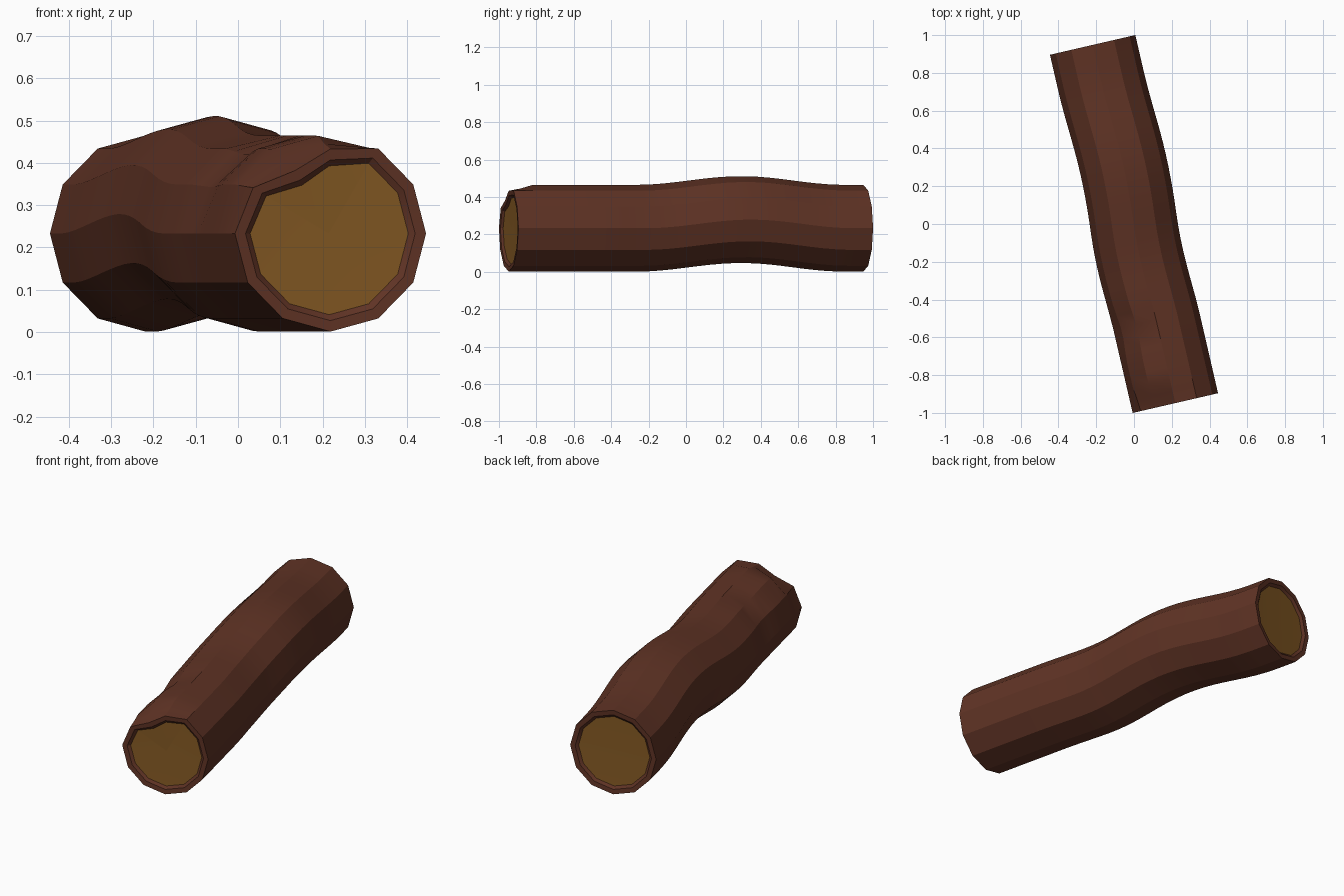
import bpy, bmesh, math
from mathutils import Vector

if "Cube" in bpy.data.objects:
    bpy.data.objects.remove(bpy.data.objects["Cube"])

SIDES, HALF, R, ZC = 12, 0.973, 0.232, 0.233
TILT = math.radians(13)
AXIS = Vector((-math.sin(TILT), math.cos(TILT), 0))
SIDE = Vector((math.cos(TILT), math.sin(TILT), 0))


def material(name, color):
    m = bpy.data.materials.new(name)
    m.diffuse_color = (*color, 1)
    m.use_nodes = True
    m.node_tree.nodes["Principled BSDF"].inputs["Base Color"].default_value = m.diffuse_color
    return m


def hump(t, mid, half):
    d = abs(t - mid) / half
    return 0.5 + 0.5 * math.cos(math.pi * d) if d < 1 else 0.0


def ring(bm, t, r, shape_t=None):
    """Twelve-sided ring at distance t along the log, with bend and dents."""
    s = t if shape_t is None else shape_t
    lift = 0.046 * hump(s, 0.3, 0.57)
    shift = 0.015 * hump(s, 0.33, 0.45) - 0.01 * hump(s, -0.2, 0.35)
    chip = max(0, min(1, (-s - 0.84) / 0.11))       # dented front lip
    knock = hump(s, -0.55, 0.17)                    # shallow knock on the left
    verts = []
    for k in range(SIDES):
        a = k * math.tau / SIDES
        rr = r
        rr -= chip * {3: 0.032, 4: 0.06, 5: 0.015}.get(k, 0)
        rr -= knock * {4: 0.018, 5: 0.012}.get(k, 0)
        p = AXIS * t + SIDE * (rr * math.cos(a) + shift)
        p.z = ZC + lift + rr * math.sin(a)
        verts.append(bm.verts.new(p))
    return verts


def bridge(bm, a, b):
    for k in range(SIDES):
        j = (k + 1) % SIDES
        bm.faces.new((a[k], a[j], b[j], b[k]))


def finish(bm, name, mat, angle):
    bmesh.ops.recalc_face_normals(bm, faces=bm.faces)
    me = bpy.data.meshes.new(name)
    bm.to_mesh(me)
    bm.free()
    me.materials.append(mat)
    ob = bpy.data.objects.new(name, me)
    bpy.context.collection.objects.link(ob)
    bpy.ops.object.select_all(action='DESELECT')
    ob.select_set(True)
    bpy.context.view_layer.objects.active = ob
    bpy.ops.object.shade_smooth_by_angle(angle=math.radians(angle))
    return ob


bark_mat = material("bark", (0.115, 0.033, 0.018))
wood_mat = material("cut_wood", (0.23, 0.1, 0.017))

# bark tube with a lip folded in at both ends
bm = bmesh.new()
N = 30
path = [(-HALF + 0.014, R - 0.04, -HALF), (-HALF + 0.002, R - 0.026, -HALF)]
path += [(-HALF + 2 * HALF * i / N, R, None) for i in range(N + 1)]
path += [(HALF - 0.002, R - 0.026, HALF), (HALF - 0.014, R - 0.04, HALF)]
rings = [ring(bm, *p) for p in path]
for a, b in zip(rings, rings[1:]):
    bridge(bm, a, b)
finish(bm, "bark", bark_mat, 22)

# cut wood faces, slightly recessed
for name, sgn in (("front_cut", -1), ("back_cut", 1)):
    bm = bmesh.new()
    edge = ring(bm, sgn * (HALF - 0.014), R - 0.04, sgn * HALF)
    c = AXIS * (sgn * (HALF - 0.018))
    centre = bm.verts.new((c.x, c.y, ZC))
    for k in range(SIDES):
        f = (edge[k], edge[(k + 1) % SIDES], centre)
        bm.faces.new(f if sgn < 0 else f[::-1])
    # an open disc needs its facing set explicitly
    bm.normal_update()
    ob = finish(bm, name, wood_mat, 1)
    me = ob.data
    if sum(p.normal.dot(AXIS) * sgn for p in me.polygons) < 0:
        me.flip_normals()

# bark is an open tube, make sure it faces outward
me = bpy.data.objects["bark"].data
out = 0
for p in me.polygons:
    d = p.center - AXIS * p.center.dot(AXIS) - Vector((0, 0, ZC))
    out += p.normal.dot(d)
if out < 0:
    me.flip_normals()
